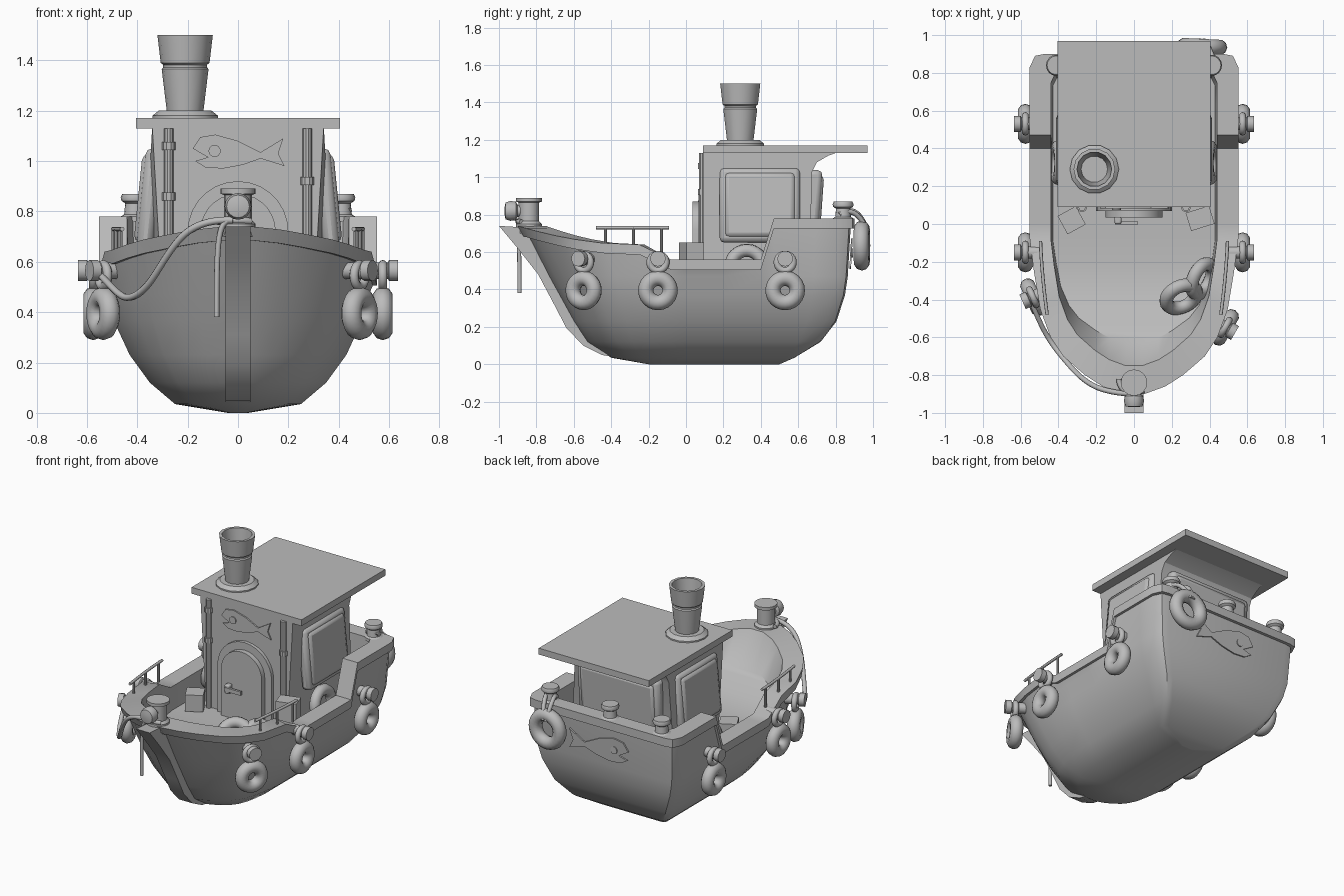
import bpy, bmesh, math
from math import sin, cos, pi, radians
from mathutils import Matrix, Vector

if "Cube" in bpy.data.objects:
    bpy.data.objects.remove(bpy.data.objects["Cube"], do_unlink=True)

grey = bpy.data.materials.new("plain_grey")
grey.use_nodes = True
COLOUR = (0.5, 0.5, 0.5, 1)
grey.diffuse_color = COLOUR
grey.node_tree.nodes["Principled BSDF"].inputs["Base Color"].default_value = COLOUR


def add(name, bm, angle=35, bevel=0):
    """Turn a bmesh into a shaded object."""
    bmesh.ops.recalc_face_normals(bm, faces=bm.faces)
    mesh = bpy.data.meshes.new(name)
    bm.to_mesh(mesh)
    bm.free()
    mesh.shade_smooth()
    mesh.set_sharp_from_angle(angle=radians(angle))
    mesh.materials.append(grey)
    ob = bpy.data.objects.new(name, mesh)
    bpy.context.scene.collection.objects.link(ob)
    if bevel:
        mod = ob.modifiers.new("bevel", "BEVEL")
        mod.width, mod.segments = bevel, 2
    return ob


def loft(bm, loops, cap=True):
    rings = [[bm.verts.new(p) for p in loop] for loop in loops]
    n = len(rings[0])
    for a, b in zip(rings, rings[1:]):
        for i in range(n):
            j = (i + 1) % n
            bm.faces.new((a[i], a[j], b[j], b[i]))
    if cap:
        bm.faces.new(rings[0])
        bm.faces.new(rings[-1])
    return rings


def lathe(name, profile, loc, axis=(0, 0, 1), seg=16, angle=35):
    """Revolve (radius, height) pairs about an axis."""
    bm = bmesh.new()
    loft(bm, [[(r * cos(2 * pi * i / seg), r * sin(2 * pi * i / seg), h)
               for i in range(seg)] for r, h in profile])
    ob = add(name, bm, angle)
    ob.matrix_world = Matrix.Translation(loc) @ Vector(axis).to_track_quat("Z", "Y").to_matrix().to_4x4()
    return ob


def prism(name, pts, place, lo, hi):
    """Extrude a flat outline; place maps (u, v, w) to a point."""
    bm = bmesh.new()
    loft(bm, [[place(u, v, w) for u, v in pts] for w in (lo, hi)])
    return add(name, bm, 30)


def box(name, loc, size, rot=(0, 0, 0), bevel=0):
    bm = bmesh.new()
    bmesh.ops.create_cube(bm, size=1)
    bmesh.ops.scale(bm, vec=size, verts=bm.verts)
    ob = add(name, bm, 30, bevel)
    ob.location, ob.rotation_euler = loc, rot
    return ob


def ring(name, loc, major, minor, axis):
    bm = bmesh.new()
    seg, side = 24, 10
    loft(bm, [[((major + minor * cos(2 * pi * j / side)) * cos(a),
                (major + minor * cos(2 * pi * j / side)) * sin(a),
                minor * sin(2 * pi * j / side)) for j in range(side)]
              for a in [2 * pi * i / seg for i in range(seg + 1)]], cap=False)
    bmesh.ops.remove_doubles(bm, verts=bm.verts, dist=1e-5)
    ob = add(name, bm, 80)
    turn = Vector(axis).to_track_quat("Z", "X").to_matrix().to_4x4()
    ob.matrix_world = Matrix.Translation(loc) @ turn
    return ob


def rope(name, pts, radius):
    cu = bpy.data.curves.new(name, "CURVE")
    cu.dimensions, cu.bevel_depth, cu.bevel_resolution = "3D", radius, 2
    cu.use_fill_caps = True
    sp = cu.splines.new("NURBS")
    sp.points.add(len(pts) - 1)
    for p, q in zip(sp.points, pts):
        p.co = (*q, 1)
    sp.use_endpoint_u, sp.order_u = True, min(4, len(pts))
    cu.materials.append(grey)
    ob = bpy.data.objects.new(name, cu)
    bpy.context.scene.collection.objects.link(ob)


# Hull: a plan outline lofted through levels, over the rim and down to the deck
HALF = [(.1, -.9), (.3, -.86), (.47, -.8), (.68, -.7), (.8, -.6), (.9, -.45), (.96, -.25),
        (1, -.08), (1, 0), (1, .2), (1, .4), (1, .47), (1, .7), (1, .83), (.95, .89), (.86, .9)]
OUTLINE = HALF + [(-x, y) for x, y in reversed(HALF)]


def sheer(y):
    if y < -.08:
        return .64 + .1 * max(0, (-y - .3) / .6) ** 1.8
    return .56 if y < .41 else .78


def level(w, bow, stern, z):
    out = []
    for x, y in OUTLINE:
        yy = y
        if y < -.1:
            yy = -.1 + (y + .1) * (bow + .1) / -.8
        elif y > .47:
            yy = .47 + (y - .47) * (stern - .47) / .43
        out.append((x * w, yy, z(y)))
    return out


LEVELS = [(.04, -.2, .5, 0), (.25, -.4, .58, .035), (.35, -.53, .72, .12), (.43, -.6, .805, .23),
          (.495, -.675, .85, .37), (.52, -.73, .865, .47)]
loops = [level(w, b, s, lambda y, z=z: z) for w, b, s, z in LEVELS]
loops += [level(.535, -.84, .88, lambda y: sheer(y) - .055),
          level(.552, -.87, .9, lambda y: sheer(y) - .055),
          level(.552, -.9, .9, sheer), level(.44, -.75, .8, sheer),
          level(.43, -.63, .78, lambda y: .41 + .3 * max(0, -y - .35) ** 1.3)]
bm = bmesh.new()
rings = loft(bm, loops, cap=False)
for r in (rings[0], rings[-1]):
    for i in range(len(HALF) - 1):
        bm.faces.new((r[i], r[i + 1], r[-2 - i], r[-1 - i]))
add("hull", bm, 38)

# Stem band along the bow
prism("stem", [(-1, .74), (-.9, .62), (-.79, .48), (-.7, .31), (-.64, .195), (-.55, .1), (-.45, .05),
               (-.25, .014), (0, .002), (0, .05), (-.3, .07), (-.5, .25), (-.7, .5), (-.84, .73)],
      lambda u, v, w: (w, u, v), -.05, .05)

# Cabin with a curved flare under the back of the roof
prof = [(.09, .38), (.09, 1.14), (.83, 1.14), (.76, 1.115), (.7, 1.08), (.675, 1.03), (.655, .38)]


def cabin_half(y, z):
    return .34 + (1.13 - z) / .7 * (-.04 + .08 * (y - .09) / .57)


bm = bmesh.new()
loft(bm, [[(s * cabin_half(y, z), y, z) for y, z in prof] for s in (-1, 1)])
add("cabin", bm, 30)
box("roof", (0, .53, 1.15), (.81, .88, .042))

# Windows: a frame with a raised pane
for s, side in ((1, "left"), (-1, "right")):
    for part, w, h, d in (("frame", .43, .4, .065), ("pane", .38, .35, .09)):
        box(f"{side}_window_{part}", (s * .352, .395, .85), (d, w, h), (0, -s * .1, 0), .025)
for part, w, h, d in (("frame", .6, .38, .09), ("pane", .55, .33, .11)):
    box(f"back_window_{part}", (0, .672, .85), (w, d, h), (-.07, 0, 0), .025)

# Arched door and handle
for name, r, lo in (("door_frame", .2, .068), ("door", .15, .035)):
    arch = [(r * cos(a), .72 + r * sin(a)) for a in [pi * i / 14 for i in range(15)]]
    prism(name, [(r, .4)] + arch + [(-r, .4)], lambda u, v, w: (u, w, v), lo, .1)
box("door_handle", (-.04, .005, .61), (.12, .015, .025))
box("door_handle_mount", (-.085, .02, .61), (.035, .04, .06), bevel=.008)

# Corner pipes with collars
for s, collars in ((-1, (.86, 1.06)), (1, (.92,))):
    lathe("front_pipe", [(.019, .4), (.019, 1.13)], (s * .275, .088, 0), seg=10)
    for z in collars:
        lathe("pipe_collar", [(.026, -.016), (.026, .016)], (s * .275, .088, z), seg=10)

# Fish emblems as thin plates
FISH = [(-.18, .03), (-.15, .075), (-.09, .085), (0, .06), (.09, .015), (.18, .07), (.16, .01),
        (.185, -.04), (.09, -.01), (.02, -.035), (-.06, -.05), (-.13, -.045), (-.17, -.02), (-.12, -.005)]
for name, loc, k, tilt, face in (("front", (0, .0855, 1.02), 1, 0, -1),
                                 ("stern", (.02, .881, .57), 1.2, -.06, 1)):
    fish = prism(name + "_fish", [(u * k, v * k) for u, v in FISH], lambda u, v, w: (u, w, v), -.0045, .0045)
    fish.location, fish.rotation_euler = loc, (tilt, 0, 0)
    lathe(name + "_fish_eye", [(.024, 0), (.024, .0095)],
          (loc[0] - .093 * k, loc[1] + face * .002, loc[2] + .02 * k), (0, face, 0))

# Funnel
lathe("funnel", [(.13, 1.165), (.13, 1.18), (.105, 1.2), (.073, 1.2), (.093, 1.365), (.087, 1.372),
                 (.087, 1.382), (.097, 1.39), (.11, 1.5), (.092, 1.5), (.07, 1.3)],
      (-.21, .29, 0), seg=14)

# Bollards
for x in (-.41, -.03, .41):
    lathe("stern_bollard", [(.055, .76), (.055, .78), (.042, .788), (.038, .832), (.053, .842),
                            (.056, .855), (.05, .87)], (x, .84, 0))
lathe("bow_bollard", [(.07, .7), (.07, .75), (.055, .765), (.055, .865), (.07, .87), (.07, .89)], (0, -.84, 0))
lathe("bow_bollard_knob", [(.032, 0), (.032, .06), (.05, .07), (.053, .1), (.045, .125), (.02, .13)],
      (0, -.84, .82), (0, -1, 0))

# Tyre fenders hung on hull pegs
for x, y, turn in ((.52, -.15, 0), (.52, .53, 0), (.435, -.52, -30),
                   (-.52, -.15, 180), (-.52, .53, 180), (-.485, -.365, 204)):
    out = Vector((cos(radians(turn)), sin(radians(turn)), 0))
    base = Vector((x, y, 0))
    lathe("fender_peg", [(.033, -.03), (.033, .075), (.042, .08), (.042, .115)],
          base + Vector((0, 0, .565)), out, 12)
    ring("fender_loop", base + out * .055 + Vector((0, 0, .545)), .044, .018, out)
    ring("fender_tyre", base + out * .055 + Vector((0, 0, .395)), .065, .041, out)

# Loose tyres, on deck, beside the cabin and at the stern
ring("deck_tyre", (.36, -.29, .52), .085, .036, (.75, -.35, .5))
ring("deck_tyre", (.25, -.385, .54), .085, .036, (.3, -.6, .55))
for s in (-1, 1):
    ring("cabin_tyre", (s * .4, .325, .525), .085, .035, (1, 0, s * .15))
ring("stern_tyre", (.36, .94, .635), .092, .042, (.05, 1, 0))
rope("stern_rope", [(.38, .82, .8), (.34, .9, .86), (.34, .95, .78), (.35, .97, .7)], .014)
rope("stern_rope", [(.44, .82, .8), (.41, .9, .85), (.39, .95, .77), (.37, .97, .7)], .014)

# Crates
box("right_crate", (-.33, .02, .47), (.11, .11, .11), (0, 0, .5))
box("left_crate", (.35, .03, .525), (.13, .1, .25), (0, 0, .3))

# Bow handrails
for s in (-1, 1):
    rope("handrail", [(s * .495, -.09, .73), (s * .49, -.25, .73), (s * .46, -.48, .73)], .009)
    for x, y in ((.494, -.13), (.485, -.28), (.466, -.43)):
        lathe("handrail_post", [(.008, .6), (.008, .73)], (s * x, y, 0), seg=8)

# Mooring ropes
rope("bow_rope_coil", [(.05, -.88, .76), (-.02, -.92, .77), (-.08, -.88, .76), (-.08, -.82, .76)], .014)
rope("hanging_rope", [(-.03, -.9, .765), (-.08, -.9, .76), (-.085, -.89, .68), (-.085, -.89, .38)], .011)
rope("swag_rope", [(-.02, -.9, .765), (-.16, -.89, .77), (-.27, -.83, .66), (-.35, -.74, .5),
                   (-.45, -.62, .43), (-.5, -.52, .5), (-.55, -.4, .55)], .014)
